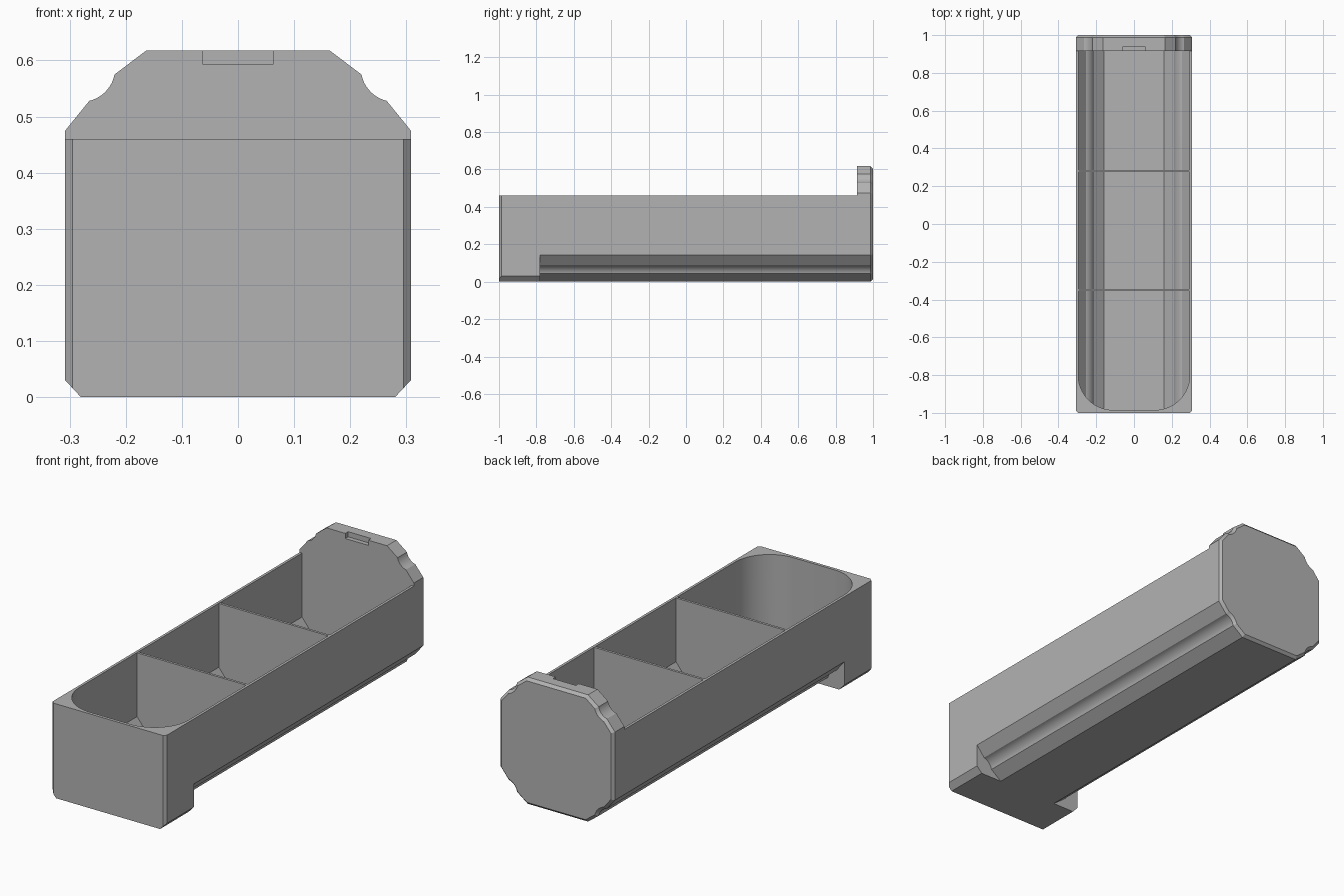
import bpy
import bmesh
import math
from mathutils import Vector

if "Cube" in bpy.data.objects:
    bpy.data.objects.remove(bpy.data.objects["Cube"], do_unlink=True)

HALF_W, FULL_H, WALL_H = 0.308, 0.618, 0.46
PLATE_Y, WALL, CHAMFER = 0.915, 0.013, 0.013

grey = bpy.data.materials.new("plain grey")
grey.use_nodes = True
grey.diffuse_color = (0.45, 0.45, 0.45, 1)
grey.node_tree.nodes["Principled BSDF"].inputs["Base Color"].default_value = grey.diffuse_color


def prism(name, outline, axis, lo, hi, bevel_end=False):
    """Extrude a 2D outline along y (outline in x, z) or z (outline in x, y)."""
    bm = bmesh.new()
    place = (lambda a, b, t: (a, t, b)) if axis == "y" else (lambda a, b, t: (a, b, t))
    base = bm.faces.new([bm.verts.new(place(a, b, lo)) for a, b in outline])
    moved = bmesh.ops.extrude_face_region(bm, geom=[base], use_keep_orig=True)["geom"]
    cap = [v for v in moved if isinstance(v, bmesh.types.BMVert)]
    bmesh.ops.translate(bm, verts=cap, vec=Vector(place(0, 0, hi - lo)))
    if bevel_end:
        rim = [e for e in bm.edges if all(v in cap for v in e.verts)]
        bmesh.ops.bevel(bm, geom=rim, offset=CHAMFER, segments=1, affect="EDGES")
    bmesh.ops.recalc_face_normals(bm, faces=bm.faces)
    mesh = bpy.data.meshes.new(name)
    bm.to_mesh(mesh)
    bm.free()
    mesh.materials.append(grey)
    obj = bpy.data.objects.new(name, mesh)
    bpy.context.collection.objects.link(obj)
    return obj


def rect(x, lo, hi):
    return [(-x, lo), (x, lo), (x, hi), (-x, hi)]


def combine(target, tool, operation):
    """Apply a boolean and discard the tool."""
    mod = target.modifiers.new("combine", "BOOLEAN")
    mod.operation, mod.solver, mod.object = operation, "EXACT", tool
    bpy.context.view_layer.objects.active = target
    bpy.ops.object.modifier_apply(modifier=mod.name)
    bpy.data.objects.remove(tool, do_unlink=True)


def corner(d):
    """Lower right corner with its round groove, moved inward by d."""
    cx, cz = 0.278, 0.03
    p = (0.22 - 0.6 * d - cx, 0.043 + 0.8 * d - cz)
    q = (0.265 - 0.78 * d - cx, 0.09 + 0.63 * d - cz)
    a0, a1 = math.atan2(p[1], p[0]), math.atan2(q[1], q[0])
    r0, r1 = math.hypot(*p), math.hypot(*q)
    pts = [(0.163 - 0.33 * d, d)]
    for i in range(13):
        t = i / 12
        a, r = a0 + (a1 - a0) * t, r0 + (r1 - r0) * t
        pts.append((cx + r * math.cos(a), cz + r * math.sin(a)))
    return pts + [(HALF_W - d, 0.143 + 0.4 * d)]


def mirrored(right):
    return right + [(-x, z) for x, z in reversed(right)]


def inner_section(top):
    return mirrored(corner(WALL) + [(HALF_W - WALL, top)])


# Grooved body with tall back plate
low = corner(0)
outer = mirrored(low + [(x, FULL_H - z) for x, z in reversed(low)])
body = prism("drawer_body", outer, "y", -0.78, 1, bevel_end=True)
combine(body, prism("top_cutter", rect(0.5, -1.2, PLATE_Y), "z", WALL_H, 1), "DIFFERENCE")

# Front block with chamfered bottom and front edges
front = prism("front_block", mirrored([(0.28, 0), (HALF_W, 0.03), (HALF_W, WALL_H)]), "y", -1, -0.78)
plan = mirrored([(HALF_W - CHAMFER, -1), (HALF_W, -1 + CHAMFER), (HALF_W, -0.5)])
combine(front, prism("front_plan", plan, "z", -0.1, 1), "INTERSECT")
combine(body, front, "UNION")

# Cavity with rounded front corners
radius, front_y, side = 0.185, -0.985, HALF_W - WALL
arc = [(side - radius + radius * math.sin(a), front_y + radius - radius * math.cos(a))
       for a in (math.pi / 2 * i / 20 for i in range(21))]
cavity = prism("cavity", inner_section(0.8), "y", -1.1, PLATE_Y)
combine(cavity, prism("cavity_plan", mirrored(arc + [(side + 0.002, 1.2)]), "z", -0.2, 1), "INTERSECT")
combine(body, cavity, "DIFFERENCE")

# Finger recess at the top of the back plate
combine(body, prism("recess", rect(0.062, 0.593, 0.7), "y", 0.85, 0.937), "DIFFERENCE")

# Dividers
for name, y in (("front_divider", -0.35), ("back_divider", 0.28)):
    prism(name, inner_section(WALL_H - 0.001), "y", y - 0.006, y + 0.006)

bpy.ops.object.select_all(action="DESELECT")
body.select_set(True)
bpy.context.view_layer.objects.active = body
bpy.ops.object.shade_smooth_by_angle(angle=math.radians(25))
